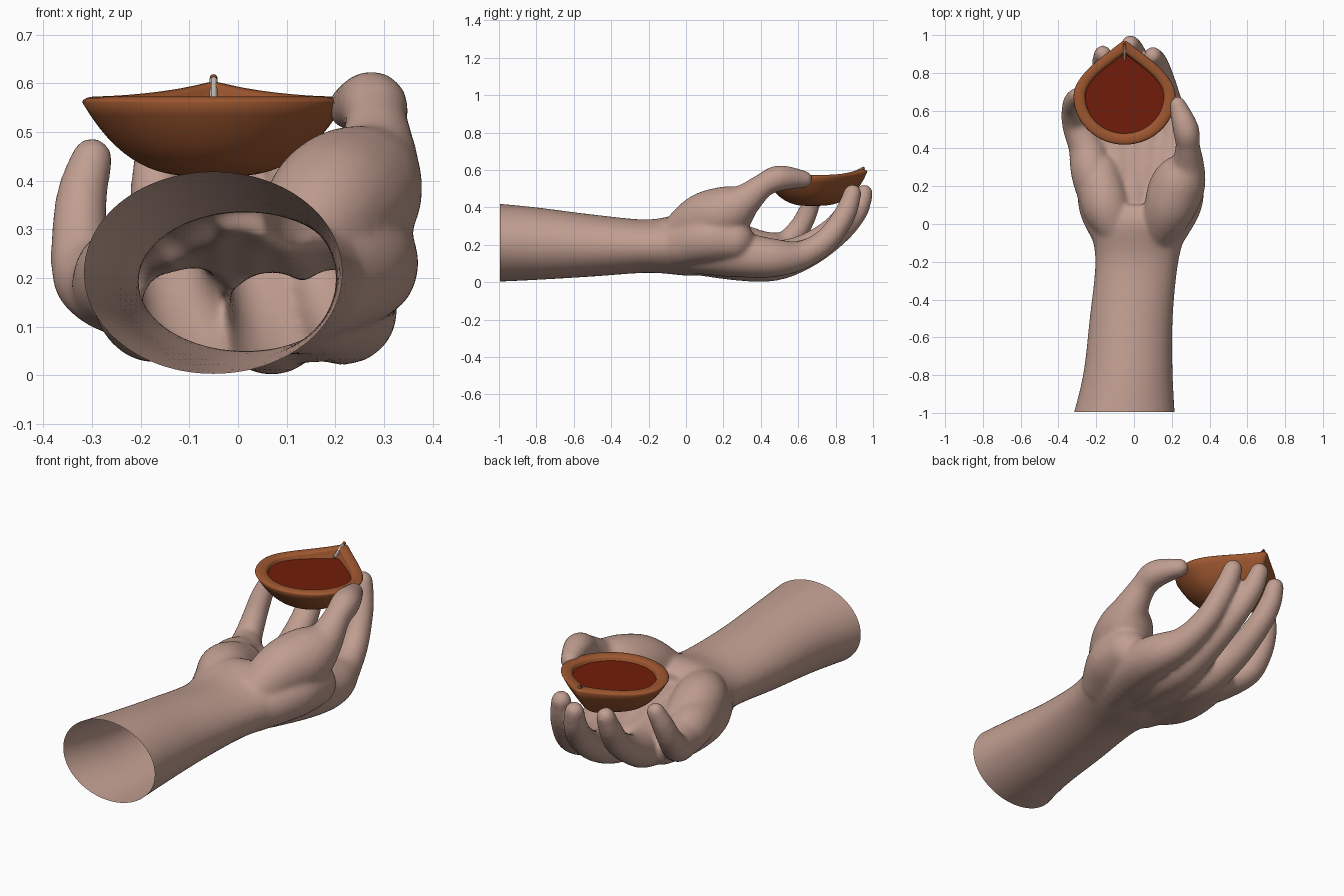
import bpy, bmesh, math
from mathutils import Vector, Matrix

cube = bpy.data.objects.get("Cube")
if cube:
    bpy.data.objects.remove(cube)


def material(name, rgb):
    m = bpy.data.materials.new(name)
    m.use_nodes = True
    m.diffuse_color = (*rgb, 1)
    m.node_tree.nodes["Principled BSDF"].inputs["Base Color"].default_value = (*rgb, 1)
    return m


skin = material("skin", (.53, .34, .28))
clay = material("fired_clay", (.34, .095, .029))
oil = material("dark_red_oil", (.17, .012, .003))
cotton = material("cotton", (.6, .55, .5))


def finish(name, bm, mat):
    mesh = bpy.data.meshes.new(name)
    bm.to_mesh(mesh)
    bm.free()
    mesh.materials.append(mat)
    ob = bpy.data.objects.new(name, mesh)
    bpy.context.collection.objects.link(ob)
    for p in mesh.polygons:
        p.use_smooth = True
    return ob


def loft(bm, rings):
    """Skin a list of equally sized closed point rings and cap both ends."""
    verts = [[bm.verts.new(p) for p in ring] for ring in rings]
    for lower, upper in zip(verts, verts[1:]):
        for i in range(len(lower)):
            bm.faces.new((lower[i - 1], lower[i], upper[i], upper[i - 1]))
    bm.faces.new(verts[0])
    bm.faces.new(verts[-1])
    bmesh.ops.recalc_face_normals(bm, faces=bm.faces)


def spline(points, steps):
    """Smooth path through points of any dimension."""
    p = [Vector(q) for q in points]
    p = [p[0]] + p + [p[-1]]
    for i in range(1, len(p) - 2):
        before, start, end, after = p[i - 1:i + 3]
        for s in range(steps):
            t = s / steps
            yield (start + (end - before) * t / 2
                   + (2 * before - 5 * start + 4 * end - after) * t**2 / 2
                   + (3 * start - before - 3 * end + after) * t**3 / 2)
    yield p[-1]


def oval(y, left, right, bottom, top, count=48):
    center = Vector(((left + right) / 2, y, (bottom + top) / 2))
    for k in range(count):
        a = math.tau * k / count
        yield center + Vector(((right - left) / 2 * math.cos(a), 0,
                               (top - bottom) / 2 * math.sin(a)))


def flesh(bm, points):
    """Chain of overlapping balls through points of x, y, z, radius."""
    for x, y, z, radius in spline(points, 7):
        bmesh.ops.create_icosphere(bm, subdivisions=3, radius=radius,
                                   matrix=Matrix.Translation((x, y, z)))


def finger(bm, size, *joints):
    """Ray from the wrist through the knuckle to the tip, with a shared taper."""
    x, y, z = joints[0]
    path = [(x * .45, -.05, .18), (x * .87, .25, z + .022), *joints]
    taper = (.125, .122, .104, .077, .065, .058, .048)
    flesh(bm, [(*p, r * size) for p, r in zip(path, taper)])


# Forearm sections: y, left, right, bottom, top
forearm = [(-1.06, -.335, .22, 0, .425), (-.8, -.27, .205, .012, .4),
           (-.5, -.235, .205, .03, .362), (-.2, -.205, .235, .05, .335),
           (0, -.23, .285, .035, .37), (.1, -.2, .27, .04, .34)]
bm = bmesh.new()
loft(bm, [list(oval(*section)) for section in spline(forearm, 5)])

# Index, middle, ring and little finger, knuckle to tip
finger(bm, 1.02, (.218, .45, .13), (.188, .61, .143), (.155, .75, .225),
       (.122, .85, .365), (.1, .89, .475))
finger(bm, 1, (.07, .47, .11), (.06, .66, .16), (.03, .82, .27),
       (0, .915, .38), (-.02, .953, .475))
finger(bm, .98, (-.09, .45, .12), (-.13, .63, .18), (-.15, .78, .28),
       (-.165, .86, .38), (-.165, .9, .465))
finger(bm, .92, (-.25, .4, .18), (-.31, .52, .2), (-.325, .6, .28),
       (-.32, .65, .37), (-.3, .68, .445))

# Palm filling between the rays
for x in (-.17, -.01, .15):
    flesh(bm, [(x * .6, -.05, .2, .12), (x, .1, .17, .125),
               (x, .26, .14, .115), (x, .44, .13, .085)])

# Thumb with its mound, heel of the palm, and web beside the thumb
flesh(bm, [(.12, -.06, .24, .1), (.185, .08, .335, .135), (.23, .2, .365, .146),
           (.28, .3, .425, .094), (.285, .41, .515, .066),
           (.275, .5, .556, .07), (.23, .63, .55, .047)])
flesh(bm, [(-.08, -.05, .24, .09), (-.15, .1, .24, .13), (-.18, .27, .2, .11)])
flesh(bm, [(.17, -.02, .2, .12), (.235, .12, .23, .13), (.255, .25, .225, .115)])

# Fuse the arm and hand into one skin, then open the cut end of the arm
hand = finish("hand_and_forearm", bm, skin)
fuse = hand.modifiers.new("fuse", "REMESH")
fuse.mode = "VOXEL"
fuse.voxel_size = .011
soften = hand.modifiers.new("soften", "SMOOTH")
soften.factor = .5
soften.iterations = 14
bm = bmesh.new()
bm.from_object(hand, bpy.context.evaluated_depsgraph_get())
hand.modifiers.clear()
bmesh.ops.bisect_plane(bm, geom=bm.verts[:] + bm.edges[:] + bm.faces[:],
                       plane_co=(0, -.995, 0), plane_no=(0, 1, 0), clear_inner=True)
for face in bm.faces:
    face.smooth = True
bm.to_mesh(hand.data)
bm.free()


def teardrop(scale, z, lift=0, count=96):
    """Level outline of the lamp, pinched and lifted into a spout at the back."""
    ring = []
    for k in range(count):
        a = math.tau * k / count
        s, c = math.sin(a), math.cos(a)
        spout = max(s, 0)
        x = .27 * c * (1 - .75 * spout**2)
        y = s * (.295 if s > 0 else .255)
        ring.append((scale * x - .05, scale * y + .675, z + lift * spout**3))
    return ring


def wall(scale, base):
    return teardrop(scale, base + .153 * scale**3, .03 * scale**8)


# Lamp bowl: outer wall, rounded rim, inner wall
outer = [wall(i / 16, .408) for i in range(1, 16)]
rim = [teardrop(.89 + .11 * math.cos(a), .561 + .012 * math.sin(a), .03)
       for a in (math.pi * i / 8 for i in range(9))]
inner = [wall(i / 8, .47) for i in range(6, 0, -1)]
bm = bmesh.new()
loft(bm, outer + rim + inner)
finish("lamp_bowl", bm, clay)

# Oil surface
bm = bmesh.new()
bm.faces.new([bm.verts.new(p) for p in teardrop(.775, .549)])
finish("lamp_oil", bm, oil)


def rod(name, start, end, mat, radius=.008):
    start, end = Vector(start), Vector(end)
    along = end - start
    turn = along.to_track_quat("Z", "Y").to_matrix().to_4x4()
    bm = bmesh.new()
    bmesh.ops.create_cone(bm, cap_ends=True, segments=12, radius1=radius,
                          radius2=radius, depth=along.length,
                          matrix=Matrix.Translation((start + end) / 2) @ turn)
    ob = finish(name, bm, mat)
    bpy.ops.object.select_all(action="DESELECT")
    ob.select_set(True)
    bpy.context.view_layer.objects.active = ob
    bpy.ops.object.shade_smooth_by_angle()


# Wick lying up the spout, with a stained tip
rod("wick", (-.05, .87, .566), (-.05, .94, .606), cotton)
rod("wick_tip", (-.05, .94, .606), (-.05, .955, .611), clay)
